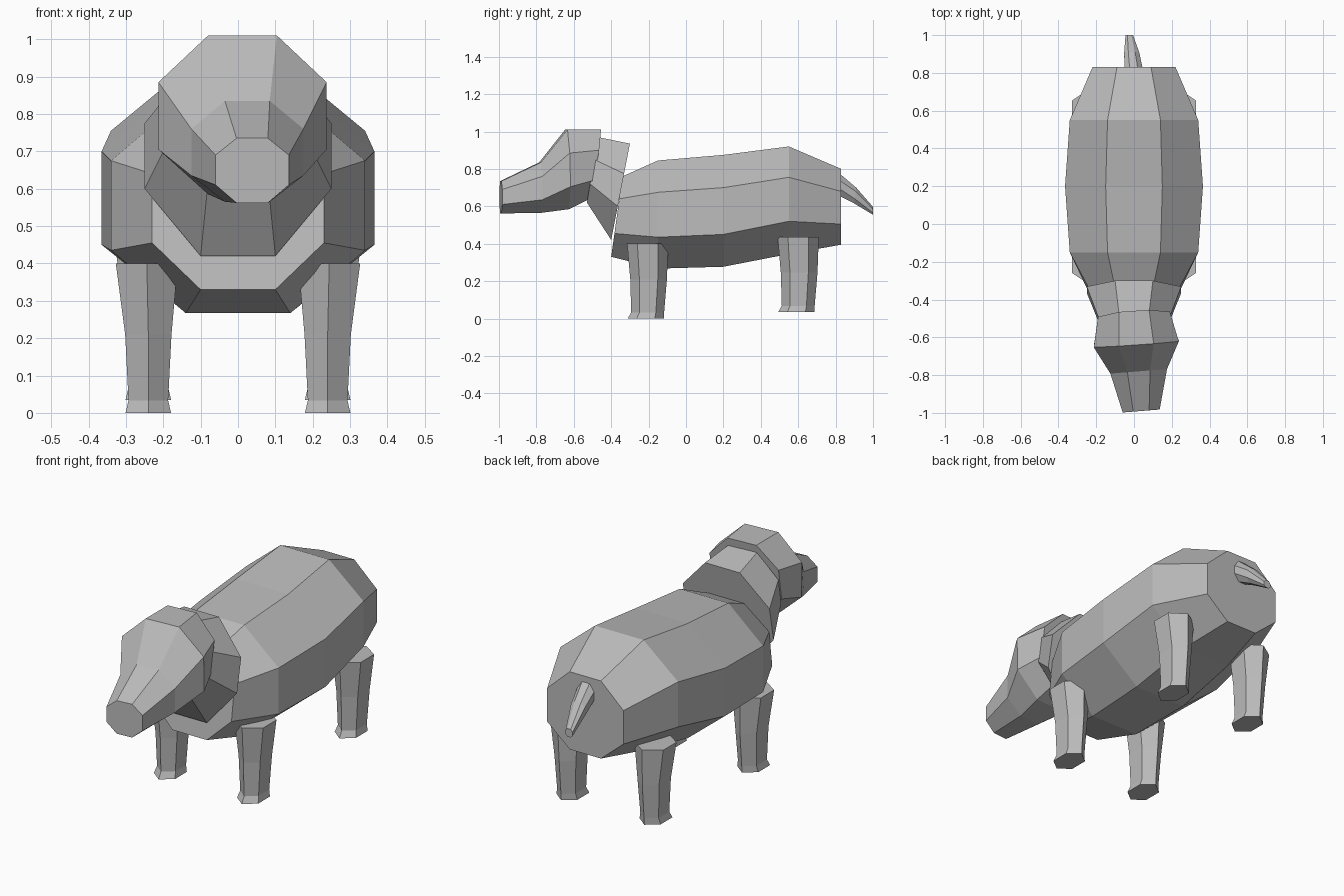
import bpy, bmesh

cube = bpy.data.objects.get("Cube")
if cube:
    bpy.data.objects.remove(cube, do_unlink=True)

grey = bpy.data.materials.new("stone_grey")
grey.use_nodes = True
colour = (0.5, 0.5, 0.5, 1)
grey.diffuse_color = colour
grey.node_tree.nodes["Principled BSDF"].inputs["Base Color"].default_value = colour


def octagon(y_low, y_high, wide, flat, levels, cx=0, yaw=0):
    """Upright eight-sided section, leaning from y_low (bottom) to y_high (top)."""
    z0, z1, z2, z3 = levels
    half = [(flat, z0), (wide, z1), (wide, z2), (flat, z3)]
    outline = half + [(-x, z) for x, z in reversed(half)]
    return [(cx + x, y_low + (y_high - y_low) * (z - z0) / (z3 - z0) + yaw * x, z)
            for x, z in outline]


def hexagon(cx, cy, rx, ry, z):
    """Level six-sided section with corners pointing forward and back."""
    outline = [(0, -1), (1, -.5), (1, .5), (0, 1), (-1, .5), (-1, -.5)]
    return [(cx + rx * x, cy + ry * y, z) for x, y in outline]


def loft(name, rings):
    """Skin a row of sections and cap both ends."""
    bm = bmesh.new()
    loops = [[bm.verts.new(p) for p in ring] for ring in rings]
    n = len(loops[0])
    for a, b in zip(loops, loops[1:]):
        for i in range(n):
            j = (i + 1) % n
            bm.faces.new((a[i], a[j], b[j], b[i]))
    bm.faces.new(loops[0])
    bm.faces.new(loops[-1])
    bmesh.ops.recalc_face_normals(bm, faces=bm.faces)
    mesh = bpy.data.meshes.new(name)
    bm.to_mesh(mesh)
    bm.free()
    mesh.materials.append(grey)
    obj = bpy.data.objects.new(name, mesh)
    bpy.context.collection.objects.link(obj)
    return obj


# Barrel body, chest to rump
loft("body", [
    octagon(-.40, -.34, .23, .10, (.33, .455, .64, .76)),
    octagon(-.15, -.15, .34, .14, (.267, .435, .675, .845)),
    octagon(.20, .20, .365, .15, (.277, .45, .70, .875)),
    octagon(.55, .55, .34, .14, (.345, .52, .755, .92)),
    octagon(.83, .83, .22, .09, (.395, .505, .68, .80)),
])

# Thick neck, its rear end standing proud of the shoulders
loft("neck", [
    octagon(-.40, -.30, .25, .10, (.42, .60, .775, .935)),
    octagon(-.53, -.47, .19, .08, (.62, .72, .85, .97)),
])

# Head turned slightly to its left, tapering to a blunt nose
loft("head", [
    octagon(-.52, -.46, .19, .08, (.64, .74, .90, 1.01), 0, .07),
    octagon(-.63, -.64, .225, .092, (.585, .705, .885, 1.01), .012, .07),
    octagon(-.78, -.78, .15, .06, (.565, .635, .76, .835), .025, .08),
    octagon(-.99, -.99, .098, .042, (.562, .61, .69, .735), .038, .08),
])

# Four legs with small flared feet
for side, x in (("left", .24), ("right", -.24)):
    sign = 1 if x > 0 else -1
    for end, y, lift in (("front", -.205, 0), ("back", .60, .035)):
        loft(f"{end}_{side}_leg", [
            hexagon(x + sign * .004, y, .083, .11, .40 + lift),
            hexagon(x, y + .005, .062, .098, .21 + lift),
            hexagon(x, y, .053, .088, .033 + lift),
            hexagon(x, y - .01, .061, .097, lift),
        ])

# Drooping tail
loft("tail", [
    octagon(.79, .81, .05, .022, (.67, .71, .75, .785), 0),
    octagon(.90, .91, .04, .018, (.615, .64, .68, .70), -.012),
    octagon(1, 1, .02, .01, (.555, .565, .585, .597), -.025),
])
